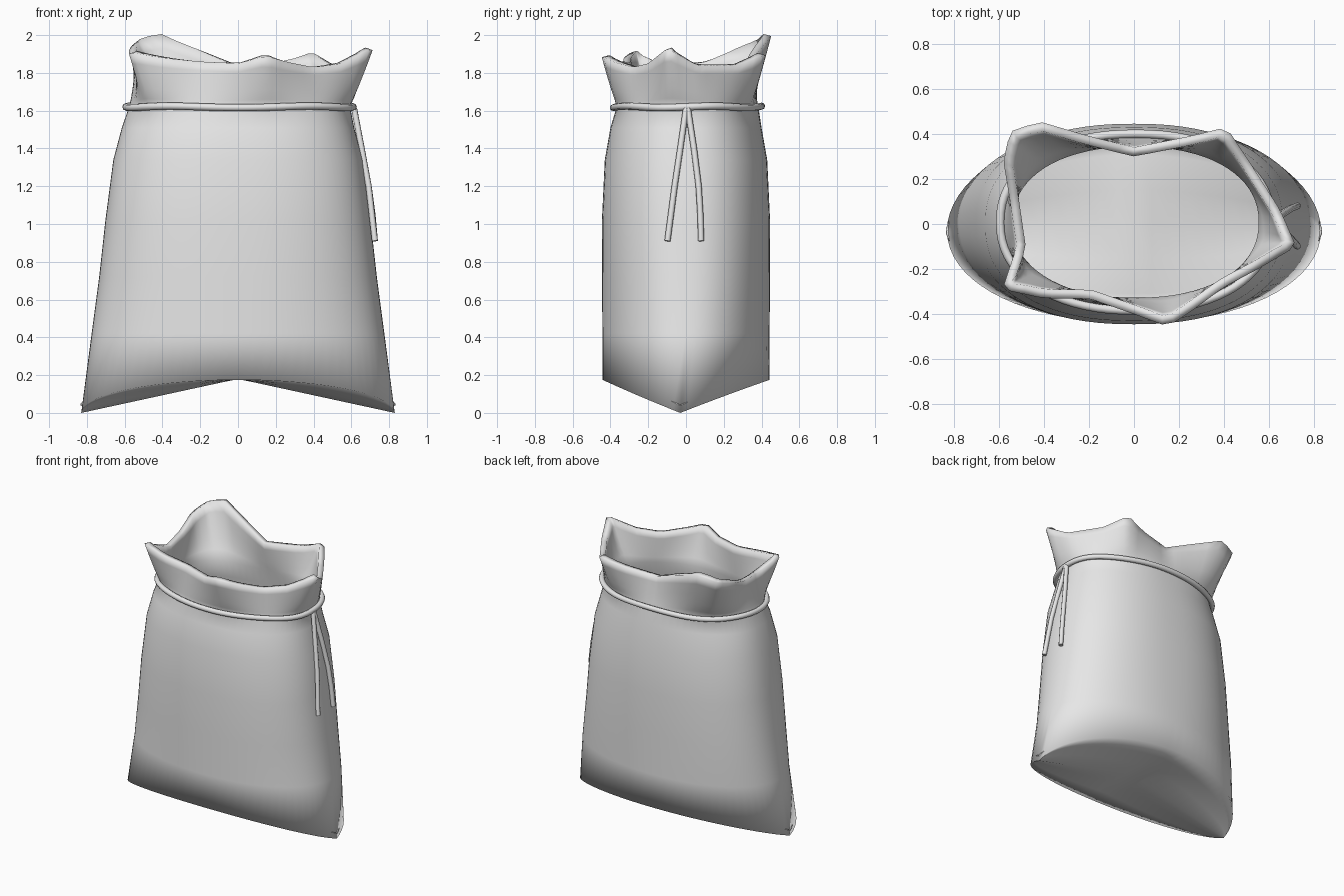
import bpy, bmesh, math
from mathutils import Vector

cube = bpy.data.objects.get("Cube")
if cube:
    bpy.data.objects.remove(cube, do_unlink=True)

cloth = bpy.data.materials.new("plain_grey_cloth")
cloth.use_nodes = True
GREY = (0.8, 0.8, 0.8, 1)
cloth.diffuse_color = GREY
cloth.node_tree.nodes["Principled BSDF"].inputs["Base Color"].default_value = GREY

N = 72
ANGLES = [2 * math.pi * k / N for k in range(N)]
NECK_Z = 1.62

# Crumpled mouth edge, counter-clockwise
LIP = [(.72, -.10, 1.93), (.65, .06, 1.84), (.51, .28, 1.84), (.41, .43, 1.90),
       (.25, .39, 1.86), (0, .34, 1.84), (-.2, .39, 1.92), (-.42, .455, 2.0),
       (-.55, .41, 1.96), (-.58, .28, 1.92), (-.55, .1, 1.86), (-.52, -.1, 1.84),
       (-.585, -.29, 1.91), (-.4, -.33, 1.88), (-.2, -.33, 1.86), (0, -.4, 1.85),
       (.15, -.455, 1.89), (.25, -.39, 1.86), (.4, -.28, 1.83), (.55, -.2, 1.85)]


def turn(p):
    return math.atan2(p[1] / .4, p[0] / .62) % (2 * math.pi)


def lip_point(a):
    pts = sorted((turn(p), Vector(p)) for p in LIP)
    pts = [(pts[-1][0] - 2 * math.pi, pts[-1][1])] + pts + [(pts[0][0] + 2 * math.pi, pts[0][1])]
    for (a0, p0), (a1, p1) in zip(pts, pts[1:]):
        if a0 <= a <= a1:
            return p0.lerp(p1, (a - a0) / (a1 - a0))


def oval(a, rx, ry, z, power=2.0, cx=0.0, cy=0.0):
    c, s = math.cos(a), math.sin(a)
    e = 2 / power
    return Vector((cx + rx * math.copysign(abs(c) ** e, c),
                   cy + ry * math.copysign(abs(s) ** e, s), z))


def neck(a, grow=0.0, z=NECK_Z):
    return oval(a, .585 + grow, .375 + grow, z, 2.2, .008, .008)


def rim(a):
    p = oval(a, .83, .442, .175 * abs(math.sin(a)))
    p.y -= .03 * math.cos(a) ** 2
    return p


def seam(a):
    x = rim(a).x
    return Vector((x, -.03 * abs(x) / .83, .18 * (1 - abs(x) / .83)))


# Rings from the bottom seam, over the lower edge, up to the mouth
rings = [[seam(a).lerp(rim(a), t) for a in ANGLES] for t in (0, .35, .7, 1)]
# Body: half width, half depth, height, squareness
BODY = [(.775, .443, .42, 2.15), (.735, .444, .72, 2.25), (.702, .445, 1.02, 2.3),
        (.66, .43, 1.34, 2.3), (.615, .4, 1.51, 2.25)]
for rx, ry, z, power in BODY:
    rings.append([oval(a, rx, ry, z, power) for a in ANGLES])
rings.append([neck(a) for a in ANGLES])
# Flared collar, widening faster than it rises
for t in (.15, .35, .6, .8, 1):
    ring = []
    for a in ANGLES:
        low, high = neck(a), lip_point(a)
        p = low.lerp(high, t ** .85)
        p.z = low.z + (high.z - low.z) * t
        ring.append(p)
    rings.append(ring)

bm = bmesh.new()
grid = [[bm.verts.new(p) for p in ring] for ring in rings]
for low, high in zip(grid, grid[1:]):
    for j in range(N):
        k = (j + 1) % N
        bm.faces.new((low[j], low[k], high[k], high[j]))
bmesh.ops.remove_doubles(bm, verts=bm.verts, dist=.0005)
mesh = bpy.data.meshes.new("sack_body")
bm.to_mesh(mesh)
bm.free()
mesh.materials.append(cloth)
mesh.shade_smooth()
sack = bpy.data.objects.new("sack_body", mesh)
bpy.context.collection.objects.link(sack)
shell = sack.modifiers.new("cloth_thickness", "SOLIDIFY")
shell.thickness = .04
shell.offset = -1


def cord(name, points, radius, closed=False):
    curve = bpy.data.curves.new(name, "CURVE")
    curve.dimensions = "3D"
    curve.bevel_depth = radius
    curve.bevel_resolution = 2
    curve.use_fill_caps = True
    spline = curve.splines.new("POLY")
    spline.points.add(len(points) - 1)
    for sp, p in zip(spline.points, points):
        sp.co = (*p, 1)
    spline.use_cyclic_u = closed
    spline.use_smooth = True
    curve.materials.append(cloth)
    ob = bpy.data.objects.new(name, curve)
    bpy.context.collection.objects.link(ob)


# Cord around the neck, slightly wavy
cord("neck_cord", [neck(a, .017, NECK_Z + .004 * math.sin(5 * a)) for a in ANGLES], .019, True)

# Two loose cord ends hanging on the left side
cord("front_cord_end", [(.615, 0, 1.61), (.655, -.03, 1.4), (.692, -.06, 1.2), (.725, -.098, .91)], .016)
cord("back_cord_end", [(.615, .01, 1.61), (.655, .042, 1.4), (.692, .067, 1.2), (.712, .076, 1.05),
                       (.725, .08, .91)], .016)
